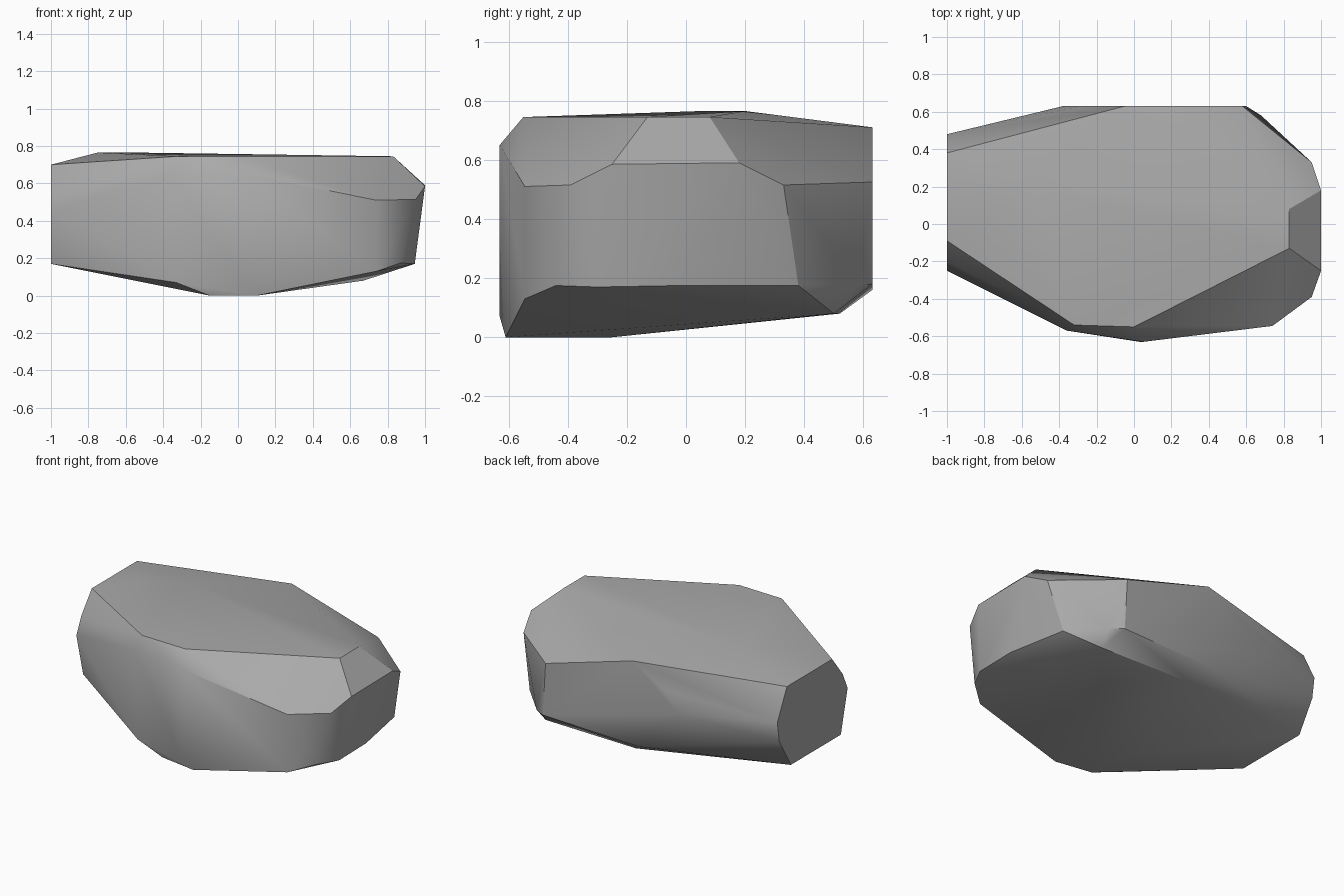
import bpy
import bmesh
import math

default_cube = bpy.data.objects.get("Cube")
if default_cube:
    bpy.data.objects.remove(default_cube, do_unlink=True)


def make_material(name, colour):
    material = bpy.data.materials.new(name)
    material.use_nodes = True
    material.diffuse_color = colour
    shader = material.node_tree.nodes["Principled BSDF"]
    shader.inputs["Base Color"].default_value = colour
    shader.inputs["Roughness"].default_value = 0.9
    return material


def profile_at_x(x, outline):
    """Outline of (y, z) corners on a facet facing sideways."""
    return [(x, y, z) for y, z in outline]


def profile_at_y(y, outline):
    """Outline of (x, z) corners on a facet facing front or back."""
    return [(x, y, z) for x, z in outline]


def profile_at_z(z, outline):
    """Outline of (x, y) corners on a level facet."""
    return [(x, y, z) for x, y in outline]


def hull_object(name, corners, material, smooth_angle):
    """Wrap the facet corners in one closed convex stone surface."""
    bm = bmesh.new()
    for corner in corners:
        bm.verts.new(corner)
    result = bmesh.ops.convex_hull(bm, input=bm.verts[:])
    unused = set(result["geom_interior"]) | set(result["geom_unused"])
    loose = [item for item in unused
             if isinstance(item, bmesh.types.BMVert) and item.is_valid]
    bmesh.ops.delete(bm, geom=loose, context="VERTS")
    # Merge the flat facets back into clean polygons
    bmesh.ops.dissolve_limit(bm, angle_limit=math.radians(1.5),
                             verts=bm.verts[:], edges=bm.edges[:])
    bmesh.ops.recalc_face_normals(bm, faces=bm.faces[:])
    mesh = bpy.data.meshes.new(name)
    bm.to_mesh(mesh)
    bm.free()
    mesh.materials.append(material)
    stone = bpy.data.objects.new(name, mesh)
    bpy.context.collection.objects.link(stone)
    bpy.ops.object.select_all(action="DESELECT")
    stone.select_set(True)
    bpy.context.view_layer.objects.active = stone
    bpy.ops.object.shade_smooth_by_angle(angle=smooth_angle)
    return stone


# Flat broken end
left_end = profile_at_x(-1, [(.38, .7), (-.09, .7), (-.2, .56), (-.25, .45),
                             (-.18, .17), (.34, .17), (.46, .37), (.48, .5)])

# Upright back facet
back = profile_at_y(.63, [(-.05, .71), (.58, .525), (.6, .18), (-.1, .16),
                          (-.38, .45), (-.28, .58)])

# Blunt opposite end: ridge, shoulders and foot
ridge = profile_at_x(1, [(-.25, .585), (.18, .59)])
shoulders = profile_at_x(.95, [(-.39, .515), (.33, .515)])
foot = profile_at_x(.945, [(-.3, .17), (-.02, .175)])
foot_corners = profile_at_z(.175, [(.87, -.44), (.87, .38), (.68, .58)])

# Front facet and its upright corner
front = profile_at_y(-.63, [(.05, .65), (.03, .07)])
front_corner = profile_at_y(-.545, [(.74, .51), (.74, .13)])
front_left = profile_at_y(-.57, [(-.36, .65), (-.33, .07)])

# Crown and underside
crown = profile_at_z(.745, [(.83, -.13), (.83, .08), (0, -.55), (-.32, -.54)])
peak = profile_at_z(.765, [(-.75, .05), (-.55, .2)])
underside = profile_at_z(0, [(.1, -.61), (-.15, -.57), (-.15, -.35), (.05, -.25)])
underside_back = profile_at_z(.08, [(.67, .5), (0, .52)])

grey = make_material("stone_grey", (.4, .4, .4, 1))
hull_object("boulder",
            left_end + back + ridge + shoulders + foot + foot_corners
            + front + front_corner + front_left
            + crown + peak + underside + underside_back,
            grey, math.radians(30))
